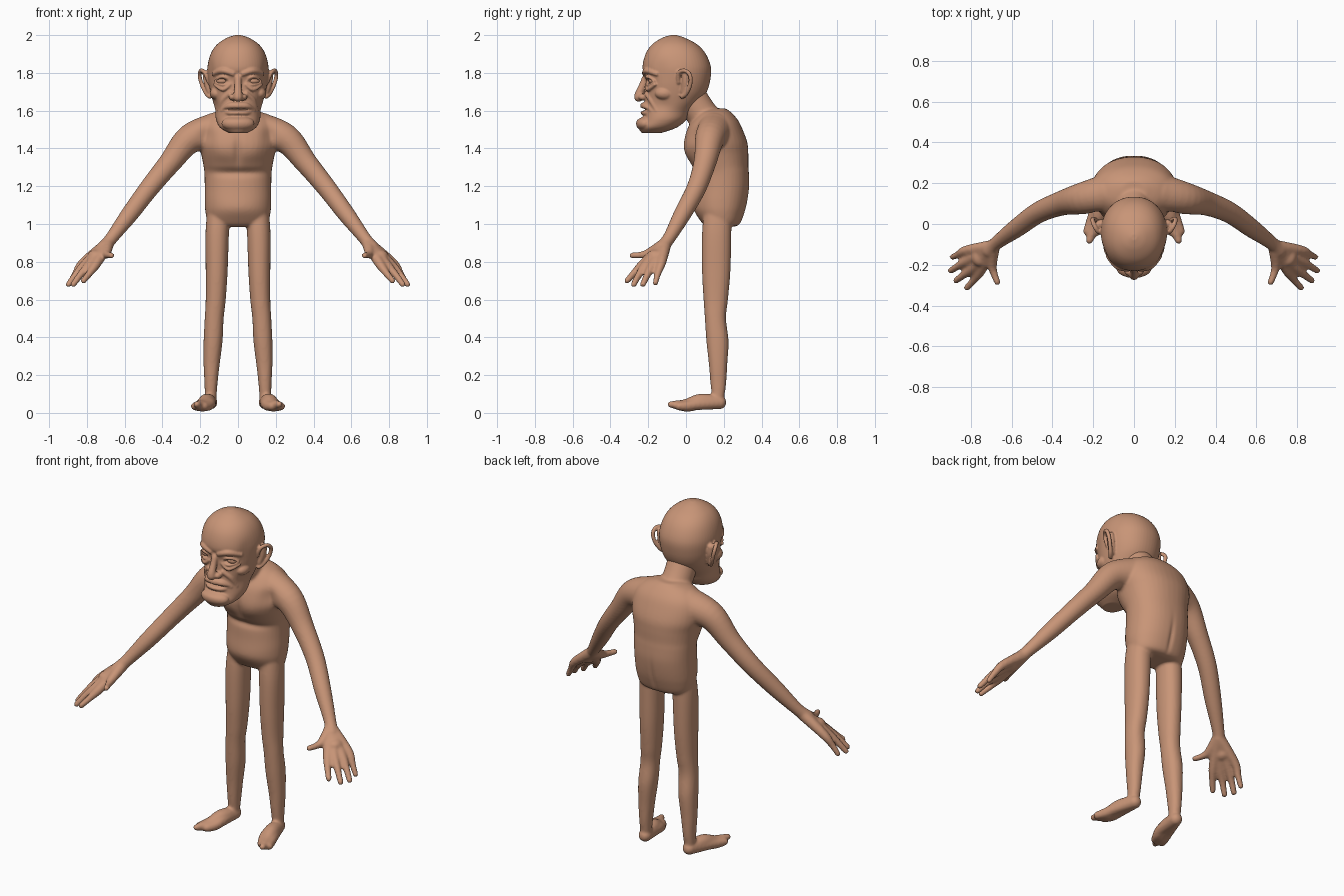
import bpy, bmesh, math
from mathutils import Vector, Matrix

skin = bpy.data.materials.new("tan_skin")
skin.diffuse_color = (0.58, 0.30, 0.185, 1)


def spline(rows, steps=6):
    """Catmull-Rom interpolation through tuples of any length"""
    out = []
    for i in range(len(rows) - 1):
        a, b, c, d = (rows[min(max(i + k, 0), len(rows) - 1)] for k in (-1, 0, 1, 2))
        for s in range(steps):
            t = s / steps
            out.append([0.5 * (2 * q + (r - p) * t + (2 * p - 5 * q + 4 * r - w) * t * t
                               + (3 * q - p - 3 * r + w) * t ** 3)
                        for p, q, r, w in zip(a, b, c, d)])
    return out + [list(rows[-1])]


def skin_rings(bm, rings):
    rows = [[bm.verts.new(p) for p in ring] for ring in rings]
    n = len(rows[0])
    faces = [bm.faces.new((a[i], a[(i + 1) % n], b[(i + 1) % n], b[i]))
             for a, b in zip(rows, rows[1:]) for i in range(n)]
    faces += [bm.faces.new(rows[0][::-1]), bm.faces.new(rows[-1])]
    bmesh.ops.recalc_face_normals(bm, faces=faces)


def loft(bm, sections, side=1, power=2.2, n=40):
    """Horizontal ovals: (z, centre x, half width, front y, back y)"""
    rings = []
    for z, cx, rx, yf, yb in spline(sections):
        ring = []
        for k in range(n):
            a = 2 * math.pi * k / n
            c, s = math.cos(a), math.sin(a)
            ring.append((side * cx + rx * math.copysign(abs(c) ** (2 / power), c),
                         (yf + yb) / 2 + (yb - yf) / 2 * math.copysign(abs(s) ** (2 / power), s), z))
        rings.append(ring)
    skin_rings(bm, rings)


def ball(bm, centre, radii, side=1):
    m = Matrix.Translation((side * centre[0], centre[1], centre[2])) @ Matrix.Diagonal((*radii, 1))
    bmesh.ops.create_icosphere(bm, subdivisions=3, radius=1, matrix=m)


def tube(bm, rows, side=1, n=16):
    """Round-ended tube through (x, y, z, radius) points"""
    pts = [(Vector((side * x, y, z)), r) for x, y, z, r in spline(rows)]
    rings, tan, u = [], None, None
    for i, (p, r) in enumerate(pts):
        t = (pts[min(i + 1, len(pts) - 1)][0] - pts[max(i - 1, 0)][0]).normalized()
        u = t.orthogonal().normalized() if tan is None else tan.rotation_difference(t) @ u
        tan, v = t, t.cross(u)
        rings.append([p + r * (math.cos(a) * u + math.sin(a) * v)
                      for a in (2 * math.pi * k / n for k in range(n))])
    skin_rings(bm, rings)
    for p, r in (pts[0], pts[-1]):
        ball(bm, p, (r, r, r))


def finish(name, bm, voxel=None, smooth=0, strokes=()):
    """Fuse the parts, soften them, then push soft dents and bulges"""
    me = bpy.data.meshes.new(name)
    bm.to_mesh(me)
    bm.free()
    ob = bpy.data.objects.new(name, me)
    bpy.context.collection.objects.link(ob)
    if voxel:
        rm = ob.modifiers.new("fuse", 'REMESH')
        rm.mode, rm.voxel_size = 'VOXEL', voxel
        sm = ob.modifiers.new("soften", 'SMOOTH')
        sm.factor, sm.iterations = 0.5, smooth
        dg = bpy.context.evaluated_depsgraph_get()
        me = bpy.data.meshes.new_from_object(ob.evaluated_get(dg))
        ob.modifiers.clear()
        ob.data = me
        me.name = name
    for (x, y, z), radii, push in strokes:
        for side in ((1, -1) if x else (1,)):
            for v in me.vertices:
                d = (((v.co.x - side * x) / radii[0]) ** 2 + ((v.co.y - y) / radii[1]) ** 2
                     + ((v.co.z - z) / radii[2]) ** 2)
                if d < 6:
                    w = math.exp(-d)
                    v.co += Vector((side * push[0], push[1], push[2])) * w
    me.materials.clear()
    me.materials.append(skin)
    me.polygons.foreach_set("use_smooth", [True] * len(me.polygons))
    return ob


# Body: torso, neck, arms, hands, legs and feet
body = bmesh.new()
loft(body, [(.985, 0, .12, .12, .25), (1.0, 0, .155, .09, .285), (1.06, 0, .172, .055, .31),
            (1.12, 0, .176, .045, .325), (1.2, 0, .176, .05, .335), (1.27, 0, .178, .052, .333),
            (1.31, 0, .183, .03, .33), (1.37, 0, .195, .0, .33), (1.43, 0, .21, -.01, .325),
            (1.5, 0, .21, .005, .30), (1.55, 0, .185, .035, .275), (1.59, 0, .13, .07, .24),
            (1.612, 0, .06, .12, .21)])
tube(body, [(0, .15, 1.50, .095), (0, .085, 1.58, .085), (0, .02, 1.68, .085)], n=24)

fingers = [[(.75, -.225, .79, .026), (.785, -.275, .74, .019), (.818, -.312, .70, .016)],
           [(.785, -.21, .785, .026), (.835, -.25, .73, .019), (.872, -.277, .68, .016)],
           [(.81, -.175, .785, .026), (.86, -.205, .73, .019), (.897, -.228, .68, .016)],
           [(.82, -.13, .795, .025), (.862, -.15, .735, .018), (.89, -.162, .687, .015)],
           [(.695, -.2, .845, .024), (.685, -.245, .835, .018), (.67, -.285, .833, .016)]]
toes = [[(.165, .08, .06, .042), (.19, 0, .04, .034), (.218, -.08, .045, .018)],
        [(.19, .06, .045, .03), (.208, .01, .037, .028), (.228, -.035, .035, .022)],
        [(.15, .06, .05, .032), (.16, .01, .038, .028), (.18, -.035, .035, .023)]]
for s in (1, -1):
    tube(body, [(.12, .15, 1.49, .10), (.255, .125, 1.45, .078), (.36, .10, 1.325, .06),
                (.47, .055, 1.19, .052), (.575, -.02, 1.05, .046), (.67, -.09, .925, .034),
                (.71, -.13, .875, .036)], s, 24)
    for f in fingers:
        tube(body, [(.69, -.11, .895, .034)] + f, s)
    ball(body, (.755, -.16, .83), (.042, .05, .035), s)
    loft(body, [(.07, .145, .03, .14, .20), (.15, .143, .034, .13, .212), (.25, .14, .042, .122, .218),
                (.38, .132, .05, .108, .225), (.5, .126, .05, .10, .212), (.6, .118, .053, .093, .222),
                (.75, .113, .058, .085, .235), (.95, .11, .062, .085, .24), (1.1, .10, .06, .10, .24)], s)
    for t in toes:
        tube(body, [(.145, .178, .055, .036)] + t, s)
finish("body", body, .008, 5, [
    ((.09, 0, 1.39), (.07, .05, .06), (0, -.008, -.004)),      # chest
    ((0, 0, 1.38), (.02, .06, .08), (0, .012, 0)),             # breastbone
    ((.17, .03, 1.47), (.04, .06, .05), (0, .015, 0)),         # collar hollow
    ((0, .05, 1.27), (.16, .06, .02), (0, .012, 0)),           # fold under chest
    ((0, .05, 1.08), (.14, .06, .05), (0, -.008, 0)),          # belly
    ((0, .31, 1.08), (.012, .05, .10), (0, -.008, 0)),         # spine
])

# Head: skull, jaw, face ridges and ears
head = bmesh.new()
loft(head, [(1.482, 0, .05, -.235, -.13), (1.51, 0, .095, -.25, -.05), (1.55, 0, .116, -.232, .0),
            (1.60, 0, .122, -.222, .03), (1.65, 0, .134, -.218, .075), (1.70, 0, .146, -.216, .11),
            (1.76, 0, .157, -.216, .128), (1.83, 0, .162, -.23, .132), (1.90, 0, .145, -.214, .105),
            (1.95, 0, .112, -.18, .06), (1.985, 0, .06, -.127, -.005), (2.0, 0, .015, -.08, -.05)],
     power=2.15, n=56)
tube(head, [(0, -.205, 1.80, .02), (0, -.228, 1.74, .018), (0, -.247, 1.69, .023), (0, -.25, 1.672, .025)])
ball(head, (0, -.215, 1.532), (.088, .05, .042))
for s in (1, -1):
    ball(head, (.028, -.228, 1.672), (.02, .024, .018), s)                                      # nostril
    tube(head, [(.025, -.222, 1.795, .013), (.08, -.207, 1.812, .016), (.132, -.155, 1.795, .012)], s)
    tube(head, [(.045, -.208, 1.755, .007), (.08, -.207, 1.779, .009), (.122, -.172, 1.757, .007)], s)
    tube(head, [(.045, -.208, 1.752, .006), (.08, -.204, 1.737, .007), (.122, -.172, 1.752, .006)], s)
    tube(head, [(.042, -.212, 1.738, .007), (.08, -.203, 1.712, .010), (.125, -.165, 1.738, .008)], s)
    tube(head, [(.045, -.21, 1.69, .012), (.08, -.185, 1.655, .014), (.10, -.155, 1.60, .012)], s)
    tube(head, [(0, -.225, 1.626, .018), (.045, -.214, 1.624, .018), (.082, -.182, 1.602, .012)], s)
    tube(head, [(0, -.228, 1.588, .013), (.04, -.218, 1.588, .013), (.075, -.186, 1.592, .009)], s)
    ball(head, (.115, -.115, 1.69), (.035, .05, .035), s)                                       # cheekbone
    # ear rim, lobe and bowl
    tube(head, [(.155, -.04, 1.75, .010), (.175, -.038, 1.80, .011), (.196, -.005, 1.812, .011),
                (.203, .022, 1.785, .011), (.19, .022, 1.735, .011), (.166, .0, 1.69, .012),
                (.15, -.02, 1.675, .012)], s)
    tube(head, [(.165, .0, 1.79, .022), (.16, .0, 1.75, .022), (.145, -.01, 1.70, .02)], s)
finish("head", head, .005, 3, [
    ((.083, -.20, 1.758), (.03, .05, .011), (0, .018, 0)),     # eye slit
    ((0, -.24, 1.606), (.07, .06, .006), (0, .014, 0)),        # mouth line
    ((0, -.24, 1.566), (.06, .05, .012), (0, .010, 0)),        # fold over chin
    ((.125, -.13, 1.63), (.04, .05, .04), (-.008, .006, 0)),   # hollow cheek
    ((.15, -.14, 1.82), (.03, .06, .05), (-.006, 0, 0)),       # temple
    ((0, -.24, 1.792), (.03, .04, .012), (0, .006, 0)),        # bridge of nose
])

# Eyes between the lids
for s, side in ((1, "left"), (-1, "right")):
    eye = bmesh.new()
    ball(eye, (.083, -.168, 1.758), (.034, .03, .022), s)
    finish(side + "_eye", eye)
